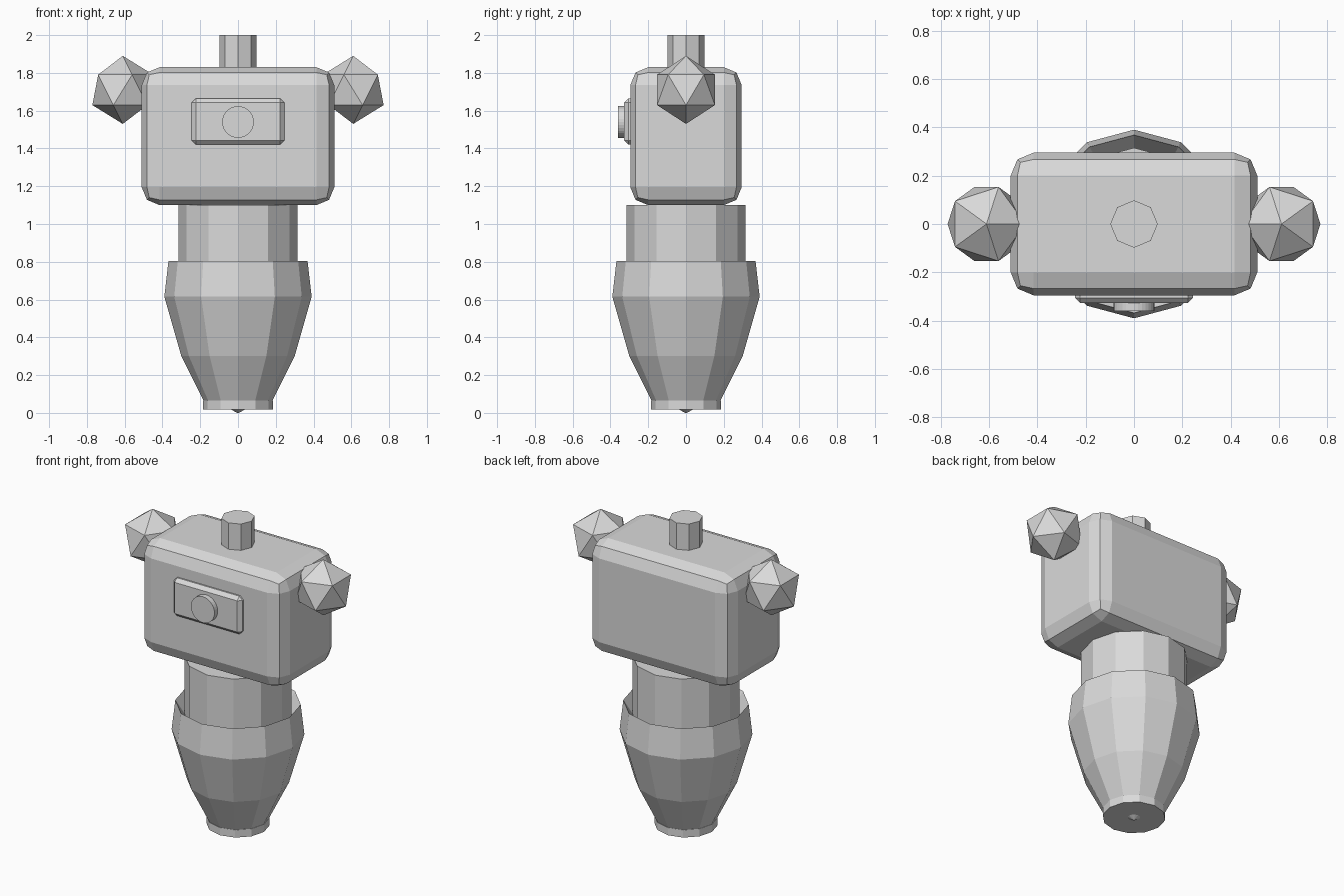
import bpy, bmesh
from math import sin, cos, tau
from mathutils import Matrix

cube = bpy.data.objects.get("Cube")
if cube:
    bpy.data.objects.remove(cube, do_unlink=True)

# Single painted-metal colour
GREY = (0.7, 0.7, 0.7, 1)
grey = bpy.data.materials.new("light grey")
grey.use_nodes = True
grey.diffuse_color = GREY
grey.node_tree.nodes["Principled BSDF"].inputs["Base Color"].default_value = GREY


def add_part(name, bm):
    bmesh.ops.recalc_face_normals(bm, faces=bm.faces)
    mesh = bpy.data.meshes.new(name)
    bm.to_mesh(mesh)
    bm.free()
    mesh.materials.append(grey)
    obj = bpy.data.objects.new(name, mesh)
    bpy.context.collection.objects.link(obj)
    return obj


def lathe(name, profile, sides):
    """Turn (radius, height) points about z, closing both ends."""
    bm = bmesh.new()
    rings = [[bm.verts.new((r * cos(tau * i / sides), r * sin(tau * i / sides), z))
              for i in range(sides)] for r, z in profile]
    for low, high in zip(rings, rings[1:]):
        for i in range(sides):
            j = (i + 1) % sides
            bm.faces.new((low[i], low[j], high[j], high[i]))
    bm.faces.new(rings[0][::-1])
    bm.faces.new(rings[-1])
    return add_part(name, bm)


def bevelled_box(name, size, centre, width, segments):
    bm = bmesh.new()
    bmesh.ops.create_cube(bm, size=1, matrix=Matrix.Translation(centre) @ Matrix.Diagonal((*size, 1)))
    obj = add_part(name, bm)
    bevel = obj.modifiers.new("rounded edges", "BEVEL")
    bevel.width = width
    bevel.segments = segments
    return obj


# Tapered lower body with a recessed top, standing on a foot ring and tip
lathe("lower_body", [(0.18, 0.06), (0.3, 0.3), (0.39, 0.615), (0.368, 0.805), (0.314, 0.72)], 12)
lathe("foot_ring", [(0.185, 0.017), (0.185, 0.066)], 12)
lathe("foot_tip", [(0.003, 0), (0.038, 0.018)], 12)
lathe("neck", [(0.315, 0.7), (0.315, 1.1)], 12)

# Head with a short stub on top
bevelled_box("head", (1.02, 0.59, 0.73), (0, 0, 1.465), 0.095, 2)
lathe("top_stub", [(0.098, 1.8), (0.098, 2)], 8)

# Eye plate and round lens on the front
bevelled_box("eye_plate", (0.49, 0.08, 0.245), (0, -0.287, 1.543), 0.022, 1)
lens = lathe("eye_lens", [(0.084, 0.29), (0.084, 0.36)], 32)
lens.data.transform(Matrix.Translation((0, 0, 1.54)) @ Matrix.Rotation(tau / 4, 4, "X"))

# Faceted ears, mirrored across the head
for side, name in ((-1, "right_ear"), (1, "left_ear")):
    bm = bmesh.new()
    bmesh.ops.create_icosphere(bm, subdivisions=1, radius=0.18)
    bmesh.ops.scale(bm, vec=(-side, 1, 1), verts=bm.verts)
    bmesh.ops.translate(bm, vec=(0.61 * side, 0, 1.71), verts=bm.verts)
    add_part(name, bm)
